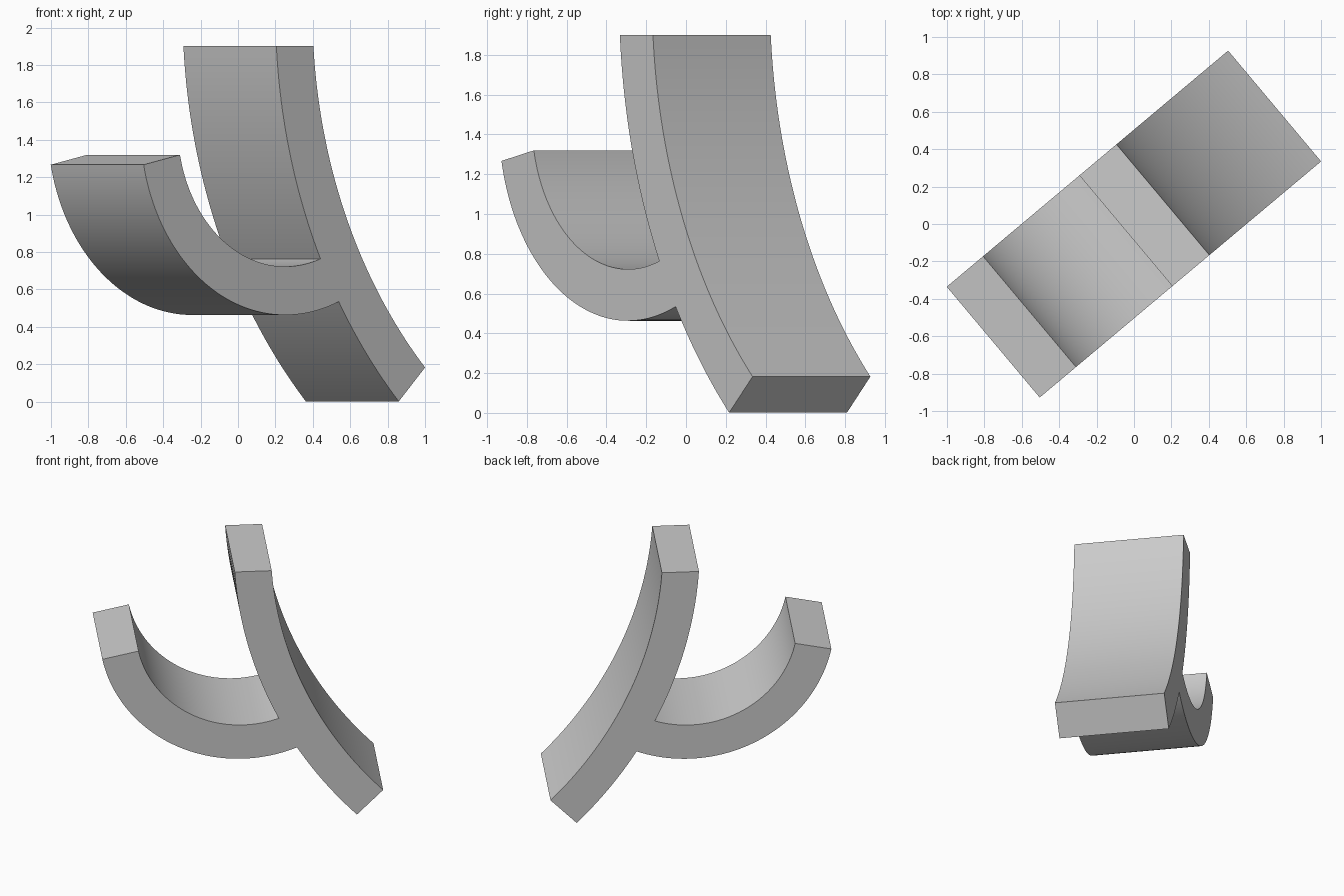
import bpy
import bmesh
from math import cos, sin, asin, atan2, radians, pi, hypot, acos
from mathutils import Matrix

cube = bpy.data.objects.get("Cube")
if cube:
    bpy.data.objects.remove(cube, do_unlink=True)

WIDTH = 0.773                     # depth of the extruded profile
TOP = 1.9                         # height of the level cut on the stem
STEM, STEM_OUT, STEM_IN = (2.914, 2.095), 2.977, 2.719
HOOK, HOOK_OUT, HOOK_IN = (0.006, 1.473), 1.01, 0.751
FOOT = radians(224.7)             # angle where the stem ends at the ground
TIP = radians(191.8)              # angle where the hook ends


def arc(centre, radius, start, end, steps):
    """Points along an arc, both ends included."""
    return [(centre[0] + radius * cos(start + (end - start) * i / steps),
             centre[1] + radius * sin(start + (end - start) * i / steps))
            for i in range(steps + 1)]


def junction(hook_radius):
    """Angles on the stem and the hook where their outlines cross."""
    dx, dz = HOOK[0] - STEM[0], HOOK[1] - STEM[1]
    d = hypot(dx, dz)
    turn = acos((STEM_OUT ** 2 + d * d - hook_radius ** 2) / (2 * d * STEM_OUT))
    a = atan2(dz, dx) % (2 * pi) + turn
    x, z = STEM[0] + STEM_OUT * cos(a), STEM[1] + STEM_OUT * sin(a)
    return a, atan2(z - HOOK[1], x - HOOK[0]) % (2 * pi)


def top_angle(radius):
    return pi + asin((STEM[1] - TOP) / radius)


# Outline of the curved stem with the hook branching from its outer side
stem_a, hook_a = junction(HOOK_IN)
stem_b, hook_b = junction(HOOK_OUT)
outline = arc(STEM, STEM_OUT, top_angle(STEM_OUT), stem_a, 24)
outline += arc(HOOK, HOOK_IN, hook_a, TIP, 48)[1:]
outline += arc(HOOK, HOOK_OUT, TIP, hook_b, 48)
outline += arc(STEM, STEM_OUT, stem_b, FOOT, 20)[1:]
outline += arc(STEM, STEM_IN, FOOT, top_angle(STEM_IN), 48)

# Extrude the outline across its width and turn it about the vertical
bm = bmesh.new()
face = bm.faces.new([bm.verts.new((x, -WIDTH / 2, z)) for x, z in outline])
side = bmesh.ops.extrude_face_region(bm, geom=[face])
moved = [v for v in side["geom"] if isinstance(v, bmesh.types.BMVert)]
bmesh.ops.translate(bm, verts=moved, vec=(0, WIDTH, 0))
bmesh.ops.recalc_face_normals(bm, faces=bm.faces)
bm.transform(Matrix.Rotation(radians(40), 4, "Z"))
mesh = bpy.data.meshes.new("curved_stem_with_hook")
bm.to_mesh(mesh)
bm.free()

# Plain grey
grey = bpy.data.materials.new("plain_grey")
grey.use_nodes = True
colour = (0.6, 0.6, 0.6, 1)
grey.diffuse_color = colour
grey.node_tree.nodes["Principled BSDF"].inputs["Base Color"].default_value = colour
mesh.materials.append(grey)

body = bpy.data.objects.new("curved_stem_with_hook", mesh)
bpy.context.collection.objects.link(body)
bpy.ops.object.select_all(action="DESELECT")
body.select_set(True)
bpy.context.view_layer.objects.active = body
bpy.ops.object.shade_smooth_by_angle(angle=radians(25))
